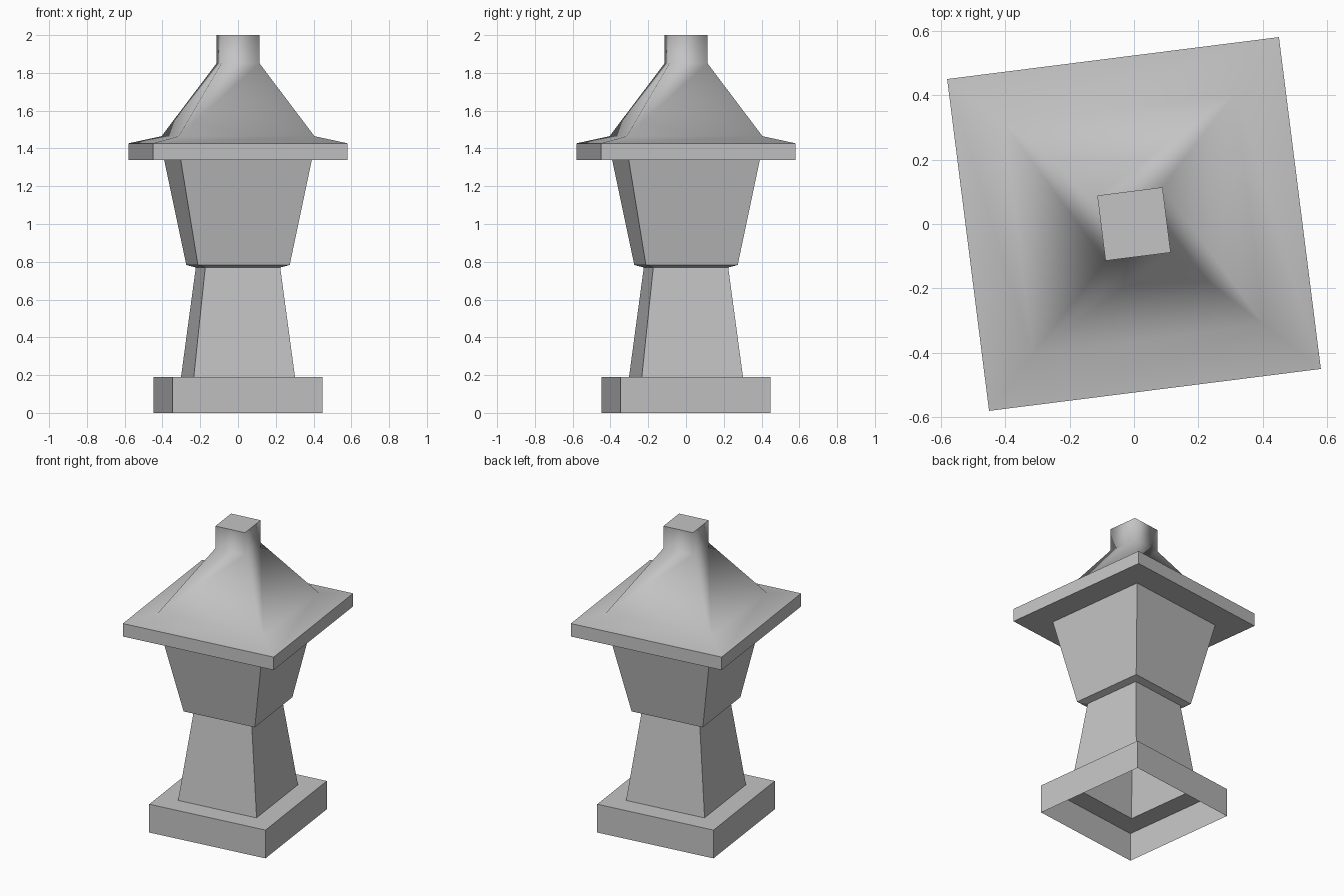
import bpy, bmesh, math

if "Cube" in bpy.data.objects:
    bpy.data.objects.remove(bpy.data.objects["Cube"])

TURN = math.radians(52.2)   # the square plan is turned 7.2 degrees

stone = bpy.data.materials.new("grey stone")
stone.diffuse_color = (0.55, 0.55, 0.55, 1)
stone.use_nodes = True
stone.node_tree.nodes["Principled BSDF"].inputs["Base Color"].default_value = stone.diffuse_color


def square_loft(name, profile, cap=False, smooth=False):
    """Join square rings given as (half width, height) pairs."""
    bm = bmesh.new()
    rings = []
    for half, z in profile:
        r = half * math.sqrt(2)
        rings.append([bm.verts.new((r * math.cos(TURN + k * math.pi / 2),
                                    r * math.sin(TURN + k * math.pi / 2), z))
                      for k in range(4)])
    for low, high in zip(rings, rings[1:]):
        for k in range(4):
            j = (k + 1) % 4
            f = bm.faces.new((low[k], low[j], high[j], high[k]))
            f.smooth = smooth
    if cap:
        top = bm.faces.new(rings[-1])
        for e in top.edges:
            e.smooth = False
    mesh = bpy.data.meshes.new(name)
    bm.to_mesh(mesh)
    bm.free()
    mesh.materials.append(stone)
    obj = bpy.data.objects.new(name, mesh)
    bpy.context.collection.objects.link(obj)
    return obj


# Hollow plinth, open underneath
square_loft("plinth", [(0.40, 0), (0.40, 0.19), (0.27, 0.19)])
# Tapering post
square_loft("post", [(0.27, 0.19), (0.20, 0.77)])
# Lantern box, widening upwards
square_loft("lantern_box", [(0.20, 0.77), (0.245, 0.783), (0.35, 1.34)])
# Flat eave slab
square_loft("eave", [(0.35, 1.34), (0.519, 1.34), (0.519, 1.427)])
# Smooth roof with its square finial
square_loft("roof", [(0.519, 1.427), (0.362, 1.465), (0.102, 1.85), (0.102, 2.0)],
            cap=True, smooth=True)
